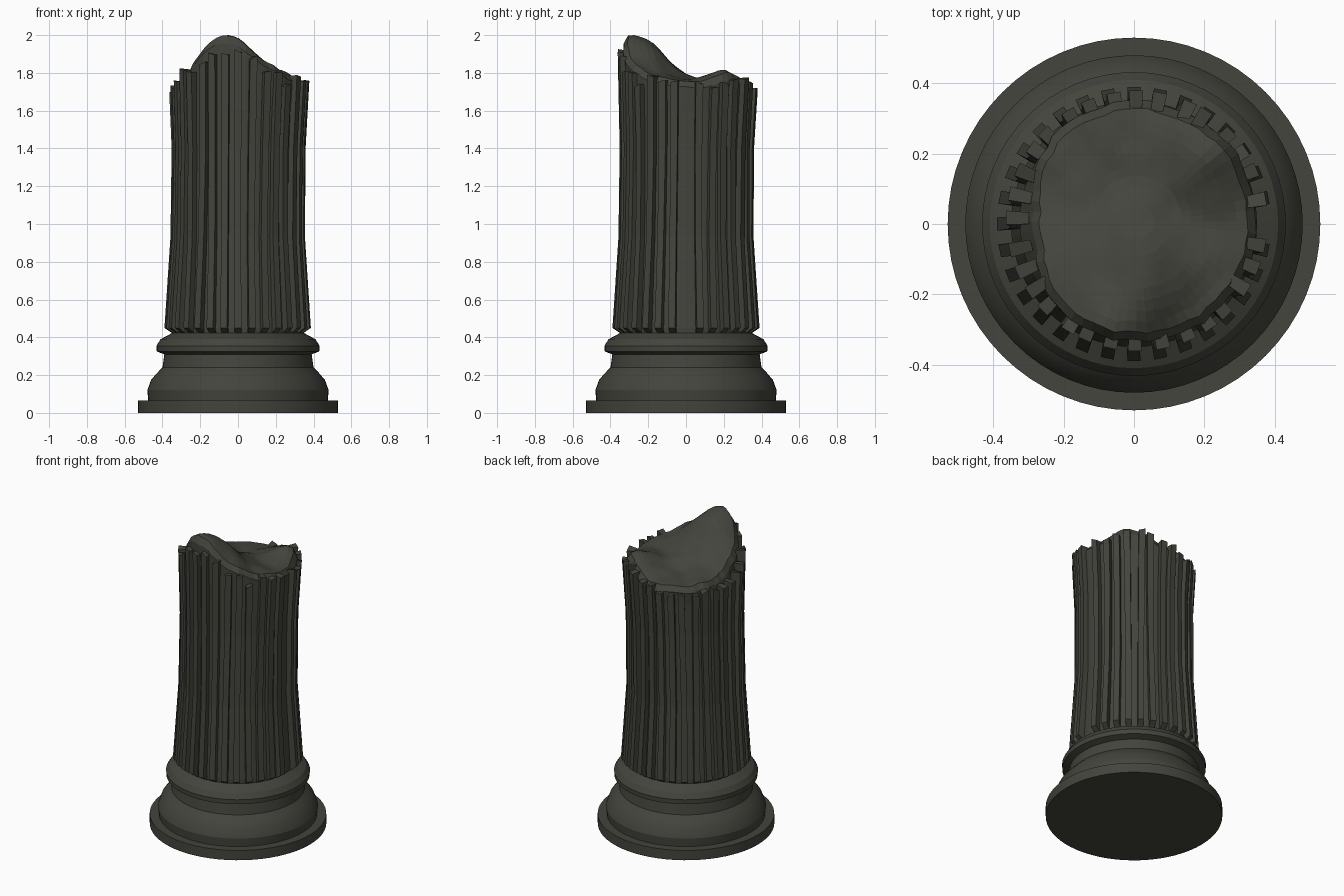
import bpy, bmesh, math, random
from mathutils import Vector, noise

if "Cube" in bpy.data.objects:
    bpy.data.objects.remove(bpy.data.objects["Cube"])

random.seed(4)
stone = bpy.data.materials.new("dark_stone")
stone.diffuse_color = (0.058, 0.058, 0.047, 1)
stone.use_nodes = True
stone.node_tree.nodes["Principled BSDF"].inputs["Base Color"].default_value = stone.diffuse_color


def finish(bm, name, smooth=None):
    bmesh.ops.recalc_face_normals(bm, faces=bm.faces)
    me = bpy.data.meshes.new(name)
    bm.to_mesh(me)
    bm.free()
    me.materials.append(stone)
    ob = bpy.data.objects.new(name, me)
    bpy.context.collection.objects.link(ob)
    if smooth:
        bpy.ops.object.select_all(action='DESELECT')
        ob.select_set(True)
        bpy.context.view_layer.objects.active = ob
        bpy.ops.object.shade_smooth_by_angle(angle=math.radians(smooth))
    return ob


def loft(bm, rings, cap_start=True, cap_end=True):
    """Skin a list of equal-length closed loops of points."""
    vs = [[bm.verts.new(p) for p in ring] for ring in rings]
    n = len(vs[0])
    for a, b in zip(vs, vs[1:]):
        for i in range(n):
            j = (i + 1) % n
            bm.faces.new((a[i], a[j], b[j], b[i]))
    if cap_start:
        bm.faces.new(vs[0])
    if cap_end:
        bm.faces.new(vs[-1])


def sway(z):
    """Slight sideways drift of the shaft towards its top."""
    return 0.009 * max(0, (z - 1.0) / 0.8)


def polar(r, a, z):
    return (r * math.cos(a) + sway(z), r * math.sin(a) + sway(z), z)


# moulded round base
PROFILE = [(0.53, 0), (0.53, 0.065), (0.475, 0.065), (0.48, 0.12), (0.46, 0.175),
           (0.43, 0.21), (0.40, 0.24), (0.39, 0.31), (0.43, 0.325), (0.432, 0.355),
           (0.41, 0.39), (0.345, 0.425)]
SEG = 64
ANG = [2 * math.pi * i / SEG for i in range(SEG)]
bm = bmesh.new()
loft(bm, [[(r * math.cos(a), r * math.sin(a), z) for a in ANG] for r, z in PROFILE])
finish(bm, "moulded_base", 25)


# broken top: tilted plane, one tall peak, one small bump, rough noise
def bump(x, y, cx, cy, amp, s):
    return amp * math.exp(-((x - cx) ** 2 + (y - cy) ** 2) / (2 * s * s))


def top_height(x, y):
    h = 1.745 - 0.09 * y + 0.03 * x
    h += bump(x, y, -0.06, -0.26, 0.22, 0.15) + bump(x, y, 0.2, 0.2, 0.08, 0.08)
    return h + 0.018 * noise.noise(Vector((x * 9, y * 9, 3.1)))


# shaft core with the jagged break
def chip(a):
    """Reduced rim radius on the left side, where the core is chipped."""
    d = math.atan2(math.sin(a - 3.25), math.cos(a - 3.25))
    return 0.05 * math.exp(-(d / 0.6) ** 2)


rings = [[polar(r, a, z) for a in ANG]
         for z, r in ((0.42, 0.348), (0.45, 0.35), (0.93, 0.325), (1.4, 0.325), (1.6, 0.332))]
rim = [0.342 - chip(a) + random.uniform(-0.006, 0.006) for a in ANG]
caps = []
for f in (1, 0.93, 0.84, 0.75, 0.66, 0.56, 0.46, 0.38, 0.29, 0.15, 0.04):
    ring = []
    for a, r in zip(ANG, rim):
        x, y = r * f * math.cos(a) + 0.007, r * f * math.sin(a) + 0.007
        z = top_height(x, y) - (0.03 if f == 1 else 0)
        ring.append((x, y, z))
    caps.append(ring)
peak = max(p[2] for ring in caps for p in ring)
k = 0.3 / (peak - 1.7)
caps = [[(x, y, 1.7 + (z - 1.7) * k) for x, y, z in ring] for ring in caps]
bm = bmesh.new()
loft(bm, rings + caps)
finish(bm, "shaft_core")

# ridges between the flutes, each broken off at its own height
COUNT = 32
bm = bmesh.new()
for i in range(1, COUNT):           # the ridge facing +x is missing
    a0 = 2 * math.pi * i / COUNT
    r = 0.345
    end = top_height(r * math.cos(a0), r * math.sin(a0)) - 0.02
    if math.sin(a0) < -0.6:
        end -= 0.03
    end += random.uniform(-0.03, 0.025)
    lean = random.uniform(-0.03, 0.03)
    loops = []
    for z, ro, t in ((0.424, 0.352, 0), (0.45, 0.39, 0), (0.93, 0.358, 0.3),
                     (1.4, 0.356, 0.8), (end, 0.372, 1)):
        a = a0 + lean * t
        w = 0.048 + 0.006 * t
        ri = ro - 0.055 - 0.01 * (t == 1)
        tip = random.uniform(-0.012, 0.012) if t == 1 else 0
        loops.append([polar(ri, a - w, z), polar(ro, a - w, z - tip),
                      polar(ro, a + w, z + tip), polar(ri, a + w, z)])
    loft(bm, loops)
finish(bm, "flute_ridges")
